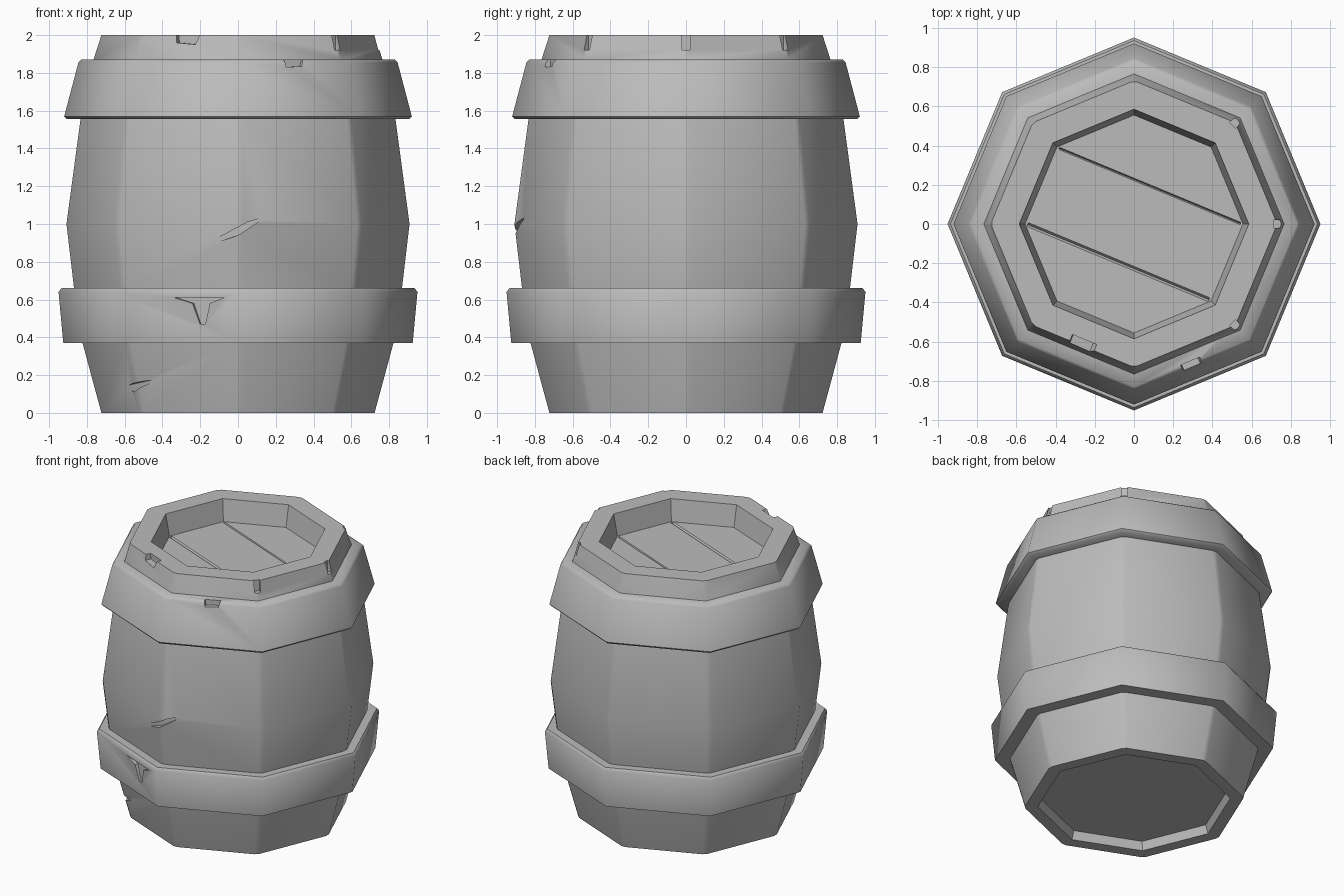
import bpy, bmesh, math
from mathutils import Vector

old = bpy.data.objects.get("Cube")
if old:
    bpy.data.objects.remove(old, do_unlink=True)

SIDES = 8
grey = bpy.data.materials.new("plain_grey")
grey.use_nodes = True
grey.diffuse_color = (0.5, 0.5, 0.5, 1)
grey.node_tree.nodes["Principled BSDF"].inputs["Base Color"].default_value = (0.5, 0.5, 0.5, 1)


def add_object(name, bm):
    bmesh.ops.recalc_face_normals(bm, faces=bm.faces[:])
    mesh = bpy.data.meshes.new(name)
    bm.to_mesh(mesh)
    bm.free()
    mesh.materials.append(grey)
    obj = bpy.data.objects.new(name, mesh)
    bpy.context.collection.objects.link(obj)
    return obj


def turn(profile, closed):
    """Sweep (radius, height) points round the axis in flat sides."""
    bm = bmesh.new()
    rings = []
    for r, z in profile:
        angles = [math.tau * k / SIDES for k in range(SIDES)]
        rings.append([bm.verts.new((r * math.cos(a), r * math.sin(a), z)) for a in angles])
    pairs = list(zip(rings, rings[1:]))
    if closed:
        pairs.append((rings[-1], rings[0]))
    else:
        bm.faces.new(rings[0])
        bm.faces.new(rings[-1])
    for low, high in pairs:
        for k in range(SIDES):
            n = (k + 1) % SIDES
            bm.faces.new((low[k], low[n], high[n], high[k]))
    return bm


def cut(target, points, degrees, near, far):
    """Carve a prism, drawn as (sideways, height) points, out of a part."""
    a = math.radians(degrees)
    out = Vector((math.cos(a), math.sin(a), 0))
    side = Vector((-math.sin(a), math.cos(a), 0))
    bm = bmesh.new()
    ends = [[bm.verts.new(out * d + side * u + Vector((0, 0, z))) for u, z in points]
            for d in (near, far)]
    for end in ends:
        bm.faces.new(end)
    for k in range(len(points)):
        n = (k + 1) % len(points)
        bm.faces.new((ends[0][k], ends[0][n], ends[1][n], ends[1][k]))
    cutter = add_object("cutter", bm)
    cutter.hide_render = True
    mod = target.modifiers.new("cut", 'BOOLEAN')
    mod.operation = 'DIFFERENCE'
    mod.solver = 'EXACT'
    mod.object = cutter
    graph = bpy.context.evaluated_depsgraph_get()
    mesh = bpy.data.meshes.new_from_object(target.evaluated_get(graph))
    target.modifiers.clear()
    target.data = mesh
    bpy.data.objects.remove(cutter, do_unlink=True)


def smooth(obj, degrees):
    bpy.ops.object.select_all(action='DESELECT')
    obj.select_set(True)
    bpy.context.view_layer.objects.active = obj
    bpy.ops.object.shade_smooth_by_angle(angle=math.radians(degrees))


# Barrel body with recessed bottom and lid, corners slightly bevelled
bm = turn([(0.62, 0.06), (0.64, 0), (0.73, 0), (0.83, 0.37), (0.875, 0.66),
           (0.915, 1.0), (0.84, 1.56), (0.765, 1.87), (0.73, 2.0),
           (0.585, 2.0), (0.555, 1.845)], False)
corners = [e for e in bm.edges
           if abs(e.verts[0].co.z - e.verts[1].co.z) > 0.05
           and min(v.co.xy.length for v in e.verts) > 0.7]
bmesh.ops.bevel(bm, geom=corners, offset=0.018, offset_type='OFFSET',
                segments=1, profile=0.5, affect='EDGES')
body = add_object("barrel_body", bm)

# Grooves between the lid planks
for u, w in ((-0.21, 0.014), (0.21, 0.008)):
    cut(body, [(u - w, 1.85), (u + w, 1.85), (u, 1.83)], -22.5, -0.5, 0.5)

# Cracks in the staves
cut(body, [(-0.21, 0.87), (0, 0.94), (0.15, 1.04), (0.05, 1.01)], -90, 0.86, 1.1)
cut(body, [(-0.13, 0.14), (-0.03, 0.11), (0.13, 0.18)], -135, 0.735, 1.0)

# Chips and notches in the top rim
cut(body, [(-0.08, 2.05), (-0.07, 1.96), (0.04, 1.95), (0.08, 2.05)], -112.5, 0.64, 0.9)
for angle in (0, 45, -45):
    cut(body, [(-0.02, 2.05), (-0.02, 1.92), (0.02, 1.92), (0.02, 2.05)], angle, 0.71, 0.9)
smooth(body, 35)

# Two broad hoops
lower = add_object("lower_hoop", turn(
    [(0.78, 0.37), (0.925, 0.37), (0.95, 0.64), (0.935, 0.66), (0.8, 0.66)], True))
cut(lower, [(0, 0.61), (0.1, 0.58), (0.14, 0.47), (0.17, 0.47), (0.2, 0.58), (0.28, 0.61)],
    -112.5, 0.85, 1.1)
upper = add_object("upper_hoop", turn(
    [(0.76, 1.555), (0.905, 1.555), (0.92, 1.57), (0.845, 1.855), (0.83, 1.87), (0.72, 1.87)], True))
cut(upper, [(-0.06, 1.9), (-0.05, 1.83), (0.04, 1.835), (0.06, 1.9)], -67.5, 0.755, 1.0)
for hoop in (lower, upper):
    smooth(hoop, 48)
